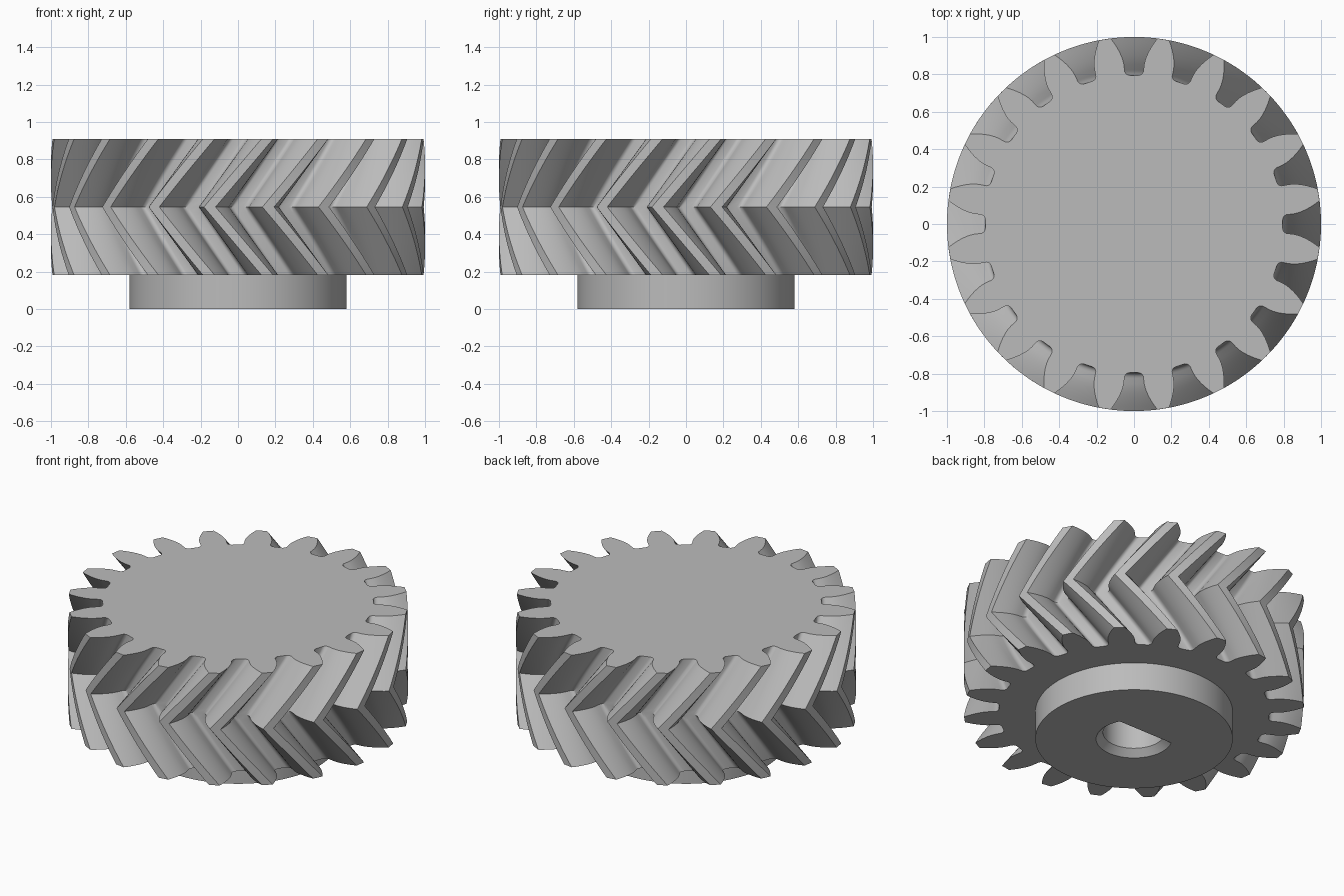
import bpy
import bmesh
from math import sin, cos, tan, acos, asin, atan2, hypot, pi, radians

cube = bpy.data.objects.get("Cube")
if cube:
    bpy.data.objects.remove(cube, do_unlink=True)

# Gear proportions
TEETH = 20
TIP, PITCH, ROOT = 1.0, 0.909, 0.795
BASE = PITCH * cos(radians(20))
BOTTOM, TOP = 0.182, 0.909
TWIST = radians(-17.7)
HUB = 0.58
STEPS = 24


def involute(angle):
    return tan(angle) - angle


def gap_half_angle(r):
    """Half the angle of the space between two teeth at radius r."""
    tooth = pi / (2 * TEETH) + involute(radians(20)) - involute(acos(min(1, BASE / r)))
    return pi / TEETH - tooth


def gap_profile():
    """One tooth space as (radius, angle) pairs: flank, root fillet, then mirrored."""
    flank = [TIP + (BASE - TIP) * i / 6 for i in range(7)]
    side = [(r, gap_half_angle(r)) for r in flank]
    fillet, wall = 0.028, 0.051
    for i in range(6):
        a = pi / 2 * i / 5
        x = wall - fillet + fillet * cos(a)
        y = ROOT + fillet - fillet * sin(a)
        side.append((hypot(x, y), atan2(x, y)))
    return [(r, -a) for r, a in side] + side[::-1]


def gear_outline(turn):
    space = gap_profile()
    return [(r * cos(a + turn + 2 * pi * k / TEETH), r * sin(a + turn + 2 * pi * k / TEETH))
            for k in range(TEETH) for r, a in space]


def circle(r, n=96):
    return [(r * cos(2 * pi * i / n), r * sin(2 * pi * i / n)) for i in range(n)]


def d_outline(r, flat, n=48):
    """Circle cut off by a straight side at y = flat."""
    a = asin(flat / r)
    start, sweep = pi - a, pi + 2 * a
    return [(r * cos(start + sweep * i / n), r * sin(start + sweep * i / n)) for i in range(n + 1)]


bm = bmesh.new()


def ring(points, z):
    return [bm.verts.new((x, y, z)) for x, y in points]


def skin(a, b):
    n = len(a)
    for i in range(n):
        j = (i + 1) % n
        bm.faces.new((a[i], a[j], b[j], b[i]))


def loop_edges(verts):
    return [bm.edges.get((v, verts[(i + 1) % len(verts)])) for i, v in enumerate(verts)]


def fill_between(outer, inner):
    bmesh.ops.triangle_fill(bm, use_beauty=True, edges=loop_edges(outer) + loop_edges(inner))


# Herringbone teeth: twist to mid height, then back
layers = []
for s in range(STEPS + 1):
    t = s / STEPS
    turn = TWIST * (1 - abs(2 * t - 1))
    layers.append(ring(gear_outline(turn), BOTTOM + (TOP - BOTTOM) * t))
for low, high in zip(layers, layers[1:]):
    skin(low, high)
bm.faces.new(layers[-1])

# Hub under the wheel
hub_top, hub_bottom = ring(circle(HUB), BOTTOM), ring(circle(HUB), 0)
skin(hub_bottom, hub_top)
fill_between(layers[0], hub_top)

# Blind shaft bore with one flat side and a chamfered mouth
mouth = ring(d_outline(0.223, 0.105), 0)
throat = ring(d_outline(0.182, 0.064), 0.042)
end = ring(d_outline(0.182, 0.064), 0.62)
skin(mouth, throat)
skin(throat, end)
bm.faces.new(end)
fill_between(hub_bottom, mouth)

bmesh.ops.recalc_face_normals(bm, faces=bm.faces[:])
mesh = bpy.data.meshes.new("herringbone_gear")
bm.to_mesh(mesh)
bm.free()
gear = bpy.data.objects.new("herringbone_gear", mesh)
bpy.context.collection.objects.link(gear)

# Plain grey material
grey = bpy.data.materials.new("plain_grey")
grey.use_nodes = True
colour = (0.5, 0.5, 0.5, 1)
grey.diffuse_color = colour
grey.node_tree.nodes["Principled BSDF"].inputs["Base Color"].default_value = colour
mesh.materials.append(grey)

# Smooth flanks and hub, sharp rims
bpy.ops.object.select_all(action="DESELECT")
gear.select_set(True)
bpy.context.view_layer.objects.active = gear
bpy.ops.object.shade_smooth_by_angle(angle=radians(30))
